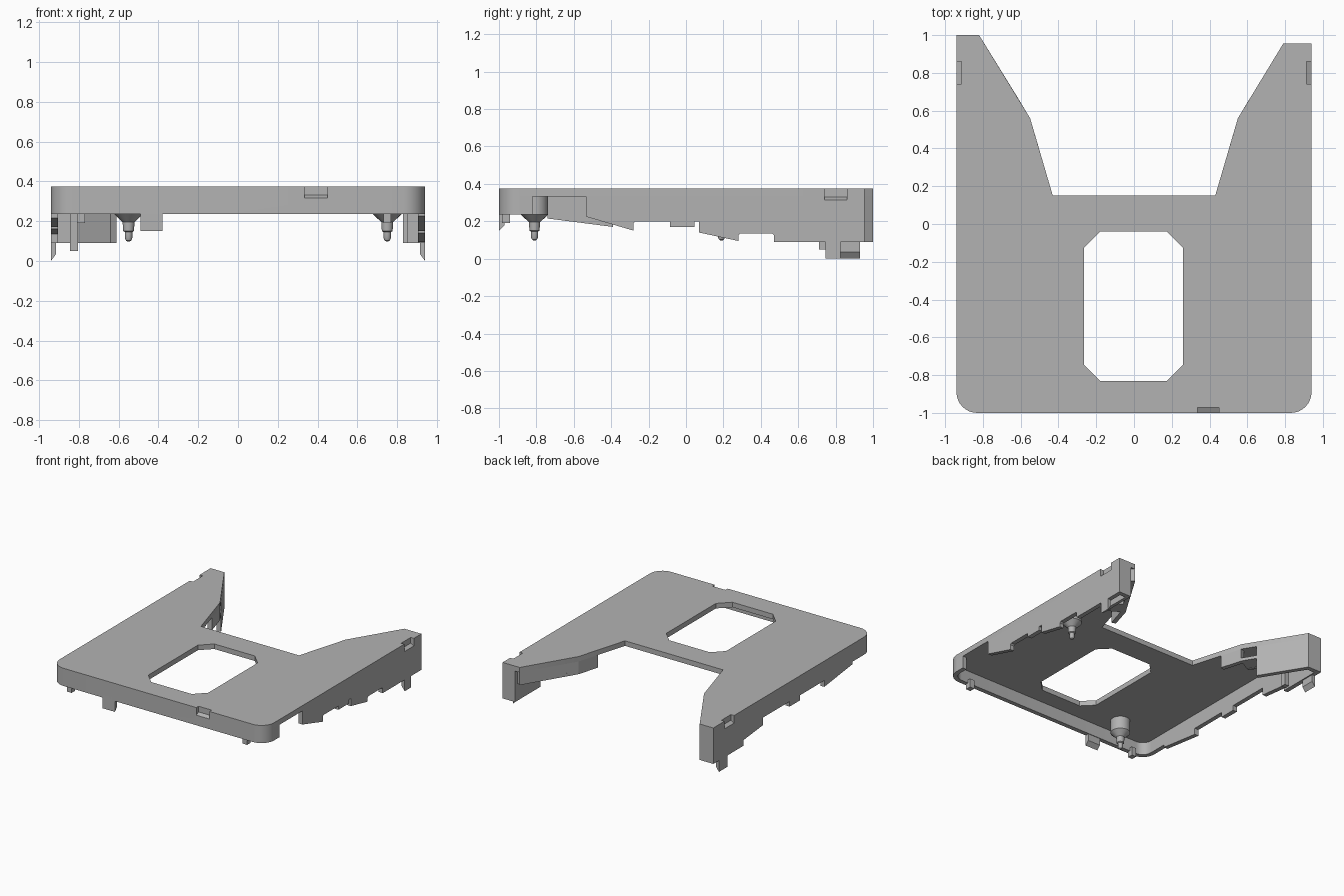
import bpy, bmesh, math

cube = bpy.data.objects.get("Cube")
if cube:
    bpy.data.objects.remove(cube, do_unlink=True)

grey = bpy.data.materials.new("plain grey")
grey.use_nodes = True
COLOUR = (0.45, 0.45, 0.45, 1)
grey.diffuse_color = COLOUR
grey.node_tree.nodes["Principled BSDF"].inputs["Base Color"].default_value = COLOUR

TOP, UNDER, SKIRT, LOW = 0.375, 0.335, 0.235, 0.09
W, T = 0.94, 0.035


def finish(name, bm):
    bmesh.ops.recalc_face_normals(bm, faces=bm.faces)
    mesh = bpy.data.meshes.new(name)
    bm.to_mesh(mesh)
    bm.free()
    mesh.materials.append(grey)
    obj = bpy.data.objects.new(name, mesh)
    bpy.context.collection.objects.link(obj)
    return obj


def prism(name, pts, axis, lo, hi):
    """Extrude a 2D outline along one axis."""
    place = {"x": lambda a, b, h: (h, a, b),
             "y": lambda a, b, h: (a, h, b),
             "z": lambda a, b, h: (a, b, h)}[axis]
    bm = bmesh.new()
    face = bm.faces.new([bm.verts.new(place(a, b, lo)) for a, b in pts])
    new = bmesh.ops.extrude_face_region(bm, geom=[face])["geom"]
    shift = place(0, 0, hi - lo)
    bmesh.ops.translate(bm, vec=shift, verts=[v for v in new if isinstance(v, bmesh.types.BMVert)])
    return finish(name, bm)


def box(name, x0, x1, y0, y1, z0, z1):
    return prism(name, [(x0, y0), (x1, y0), (x1, y1), (x0, y1)], "z", z0, z1)


def cut(obj, cutter):
    mod = obj.modifiers.new("cut", "BOOLEAN")
    mod.operation, mod.solver, mod.object = "DIFFERENCE", "EXACT", cutter
    bpy.context.view_layer.objects.active = obj
    bpy.ops.object.modifier_apply(modifier=mod.name)


def front_path(inset):
    """Rounded front edge, running from the right side to the left side."""
    r = 0.11
    path = []
    for cx, start in ((-W + r, 180), (W - r, 270)):
        for i in range(9):
            a = math.radians(start + i * 90 / 8)
            path.append((cx + (r - inset) * math.cos(a), -1 + r + (r - inset) * math.sin(a)))
    return path


def smooth(obj):
    bpy.ops.object.select_all(action="DESELECT")
    obj.select_set(True)
    bpy.context.view_layer.objects.active = obj
    bpy.ops.object.shade_smooth_by_angle(angle=math.radians(35))


def strip(name, p, q, thick, z0, z1):
    """Upright wall between two plan points, thickened to its left."""
    dx, dy = q[0] - p[0], q[1] - p[1]
    n = math.hypot(dx, dy)
    ox, oy = -dy / n * thick, dx / n * thick
    return prism(name, [p, q, (q[0] + ox, q[1] + oy), (p[0] + ox, p[1] + oy)], "z", z0, z1)


# Top plate with two arms and a chamfered window
plate = prism("top_plate", front_path(0) + [
    (W, 0.955), (0.79, 0.955), (0.55, 0.56), (0.43, 0.15),
    (-0.43, 0.15), (-0.55, 0.56), (-0.82, 1), (-W, 1)], "z", UNDER, TOP)
x0, x1, y0, y1, c = -0.265, 0.26, -0.83, -0.04, 0.085
window = prism("window_cutter", [
    (x0 + c, y0), (x1 - c, y0), (x1, y0 + c), (x1, y1 - c),
    (x1 - c, y1), (x0 + c, y1), (x0, y1 - c), (x0, y0 + c)], "z", 0.2, 0.5)
cut(plate, window)

# Front skirt
skirt = prism("front_skirt", front_path(0) + front_path(T)[::-1], "z", SKIRT, UNDER)

# Side walls with stepped lower edges
left_wall = prism("left_wall", [
    (-0.89, UNDER), (-0.89, SKIRT), (-0.82, SKIRT), (-0.82, UNDER - 0.002),
    (-0.535, UNDER - 0.002), (-0.535, 0.225), (-0.28, 0.15), (-0.28, 0.19),
    (-0.27, 0.2), (-0.085, 0.2), (-0.085, 0.17), (0.045, 0.17), (0.045, 0.2),
    (0.07, 0.2), (0.07, 0.14), (0.28, 0.095), (0.28, 0.125), (0.29, 0.135),
    (0.46, 0.135), (0.47, 0.125), (0.47, LOW), (0.955, LOW), (0.955, UNDER)], "x", W - T, W)
right_wall = prism("right_wall", [
    (-0.89, UNDER), (-0.89, SKIRT), (-0.74, SKIRT), (-0.74, 0.215), (-0.39, 0.17),
    (-0.39, 0.22), (-0.085, 0.22), (-0.085, 0.18), (0.045, 0.18), (0.045, 0.22),
    (0.38, 0.22), (0.38, 0.16), (0.62, 0.135), (0.62, LOW), (1, LOW), (1, UNDER)],
    "x", -W, -W + T)

# Left arm end and inner wall
box("left_arm_end", 0.83, W - T, 0.92, 0.955, LOW, UNDER)
box("left_arm_inner_wall", 0.83, 0.855, 0.64, 0.92, LOW, UNDER)
strip("left_arm_slant", (0.55, 0.56), (0.79, 0.955), -T, SKIRT, UNDER)

# Right arm end and slanted inner wall
box("right_arm_end", -W + T, -0.82, 0.965, 1, LOW, UNDER)
strip("right_arm_slant", (-0.61, 0.66), (-0.82, 1), T, LOW, UNDER)

# Pocket frames where the arms bend
for side, s in (("left", 1), ("right", -1)):
    strip(side + "_pocket_wall", (s * 0.55, 0.56), (s * 0.5, 0.39), s * T, SKIRT, UNDER)
    strip(side + "_pocket_floor", (s * 0.55, 0.56), (s * 0.61, 0.66), -s * 0.12, SKIRT, SKIRT + 0.025)
    strip(side + "_pocket_back", (s * 0.66, 0.5), (s * 0.72, 0.6), -s * 0.02, SKIRT, UNDER)

# Latch recesses with sloped lips
recesses = [box("front_recess_cutter", 0.335, 0.45, -1.1, -0.972, 0.285, 0.5)]
prism("front_recess_lip", [(-1, 0.285), (-0.972, 0.285), (-0.972, 0.33), (-1, 0.315)],
      "x", 0.335, 0.45)
for side, s in (("left", 1), ("right", -1)):
    a, b = sorted((s * (W - 0.028), s * 1.1))
    recesses.append(box(side + "_recess_cutter", a, b, 0.74, 0.86, 0.285, 0.5))
    prism(side + "_recess_lip", [(s * W, 0.285), (s * (W - 0.028), 0.285),
                                 (s * (W - 0.028), 0.33), (s * W, 0.315)], "y", 0.74, 0.86)
for target, cutters in ((plate, recesses), (skirt, recesses[:1]),
                        (left_wall, recesses[1:2]), (right_wall, recesses[2:])):
    for cutter in cutters:
        cut(target, cutter)
for helper in recesses + [window]:
    bpy.data.objects.remove(helper, do_unlink=True)

# Snap hooks below the arms and the front
for side, s, y0, y1 in (("left", 1, 0.745, 0.825), ("right", -1, 0.82, 0.93)):
    prism(side + "_hook", [(s * W, 0), (s * (W - 0.026), 0.035),
                           (s * (W - 0.026), 0.14), (s * W, 0.14)], "y", y0, y1)
prism("front_hook", [(-1, 0.15), (-0.97, 0.18), (-0.97, 0.26), (-1, 0.26)], "x", -0.49, -0.38)

# Small locating pegs
box("front_peg_right", -0.81, -0.77, -0.985, -0.94, 0.19, 0.26)
box("front_peg_left", 0.73, 0.77, -0.985, -0.94, 0.19, 0.26)
box("right_arm_peg", -0.845, -0.805, 0.71, 0.75, 0.05, UNDER)

# Round posts with conical shoulders and domed pins
profile = [(0.072, UNDER), (0.072, 0.235), (0.03, 0.195), (0.027, 0.15),
           (0.019, 0.145), (0.019, 0.115), (0.013, 0.102), (0.004, 0.097)]
for name, x, y in (("front_post", -0.55, -0.81), ("rear_post", 0.75, 0.19)):
    bm = bmesh.new()
    n = 24
    rings = [[bm.verts.new((x + r * math.cos(2 * math.pi * i / n),
                            y + r * math.sin(2 * math.pi * i / n), z)) for i in range(n)]
             for r, z in profile]
    for lo, hi in zip(rings, rings[1:]):
        for i in range(n):
            j = (i + 1) % n
            bm.faces.new((lo[i], lo[j], hi[j], hi[i]))
    bm.faces.new(rings[0])
    bm.faces.new(rings[-1])
    smooth(finish(name, bm))
for obj in (plate, skirt):
    smooth(obj)
